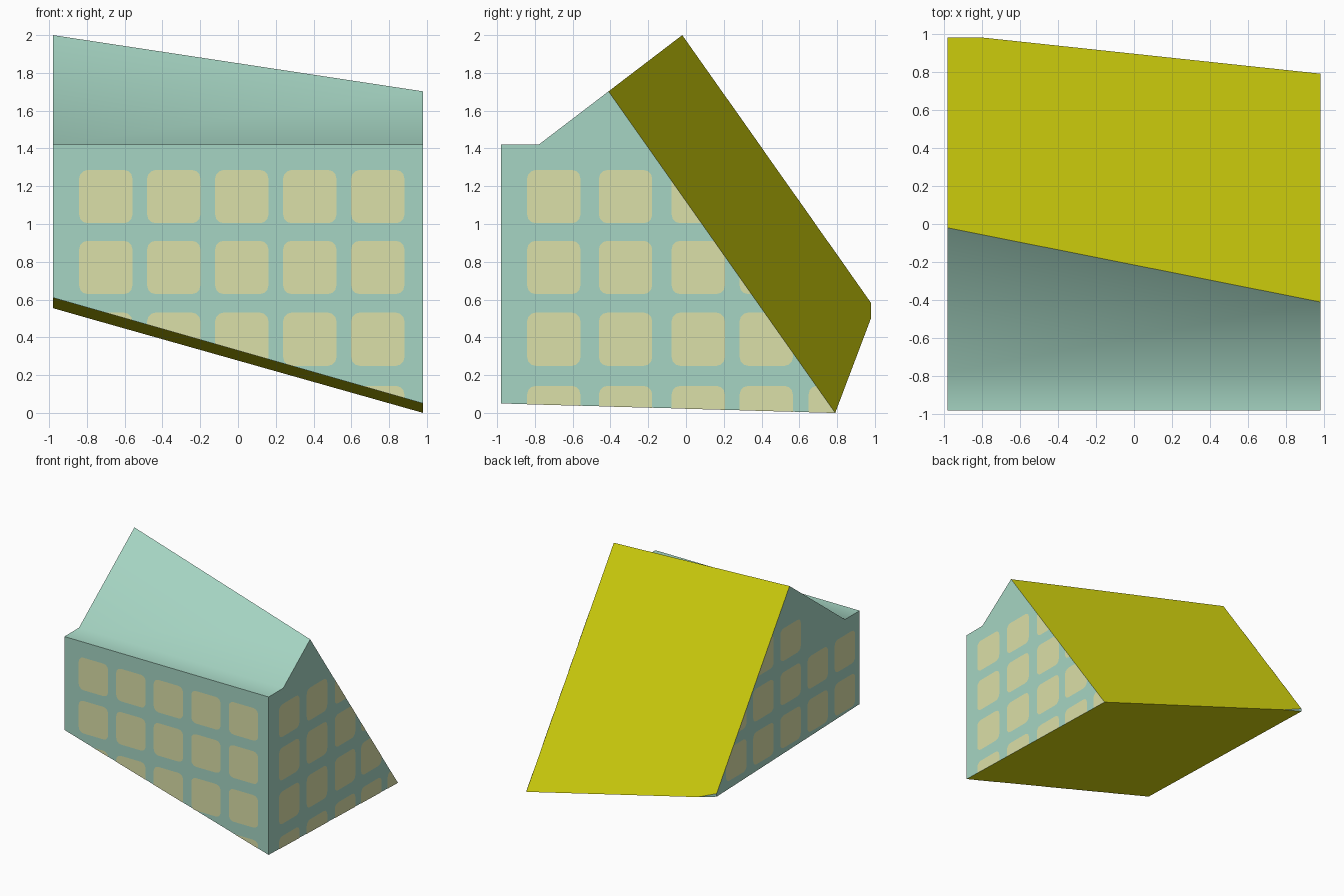
import bpy, bmesh, math
from mathutils import Vector

if "Cube" in bpy.data.objects:
    bpy.data.objects.remove(bpy.data.objects["Cube"])


def material(name, rgb):
    m = bpy.data.materials.new(name)
    m.diffuse_color = (*rgb, 1)
    m.use_nodes = True
    m.node_tree.nodes["Principled BSDF"].inputs["Base Color"].default_value = m.diffuse_color
    return m


TEAL = material("pale teal wall", (0.381, 0.665, 0.546))
YELLOW = material("yellow cut face", (0.65, 0.65, 0.004))
CREAM = material("cream window", (0.71, 0.745, 0.392))

W = 0.98  # half width and half depth


def plane(a, b, c, outward):
    """Point and unit normal of the plane through three points."""
    a, b, c = Vector(a), Vector(b), Vector(c)
    n = (b - a).cross(c - a).normalized()
    return a, n if n.dot(Vector(outward)) > 0 else -n


# the two slanted cuts that slice the building
CUTS = [
    plane((W, -0.41, 1.702), (W, 0.79, 0), (-W, -0.02, 2.0), (0, 1, 1)),
    plane((-W, -W, 0.61), (W, -W, 0.05), (W, 0.79, 0), (0, 0, -1)),
]


def cut(bm, co, no):
    geom = bm.verts[:] + bm.edges[:] + bm.faces[:]
    res = bmesh.ops.bisect_plane(bm, geom=geom, plane_co=co, plane_no=no,
                                 clear_outer=True, dist=1e-5)
    return [e for e in res["geom_cut"] if isinstance(e, bmesh.types.BMEdge)]


def finish(bm, name, mats):
    me = bpy.data.meshes.new(name)
    bm.to_mesh(me)
    bm.free()
    for m in mats:
        me.materials.append(m)
    ob = bpy.data.objects.new(name, me)
    bpy.context.collection.objects.link(ob)
    return ob


# building: gable profile with a ledge, extruded along x, then sliced
bm = bmesh.new()
top = 1.42 + (0.3 + 0.78) * 0.763
profile = [(-W, -0.5), (-W, 1.42), (-0.78, 1.42), (0.3, top), (W, top), (W, -0.5)]
end = bm.faces.new([bm.verts.new((-W, y, z)) for y, z in profile])
ext = bmesh.ops.extrude_face_region(bm, geom=[end], use_keep_orig=True)
bmesh.ops.translate(bm, vec=(2 * W, 0, 0),
                    verts=[v for v in ext["geom"] if isinstance(v, bmesh.types.BMVert)])
for co, no in CUTS:
    edges = cut(bm, co, no)
    for f in bmesh.ops.edgenet_fill(bm, edges=edges)["faces"]:
        f.material_index = 1
bmesh.ops.recalc_face_normals(bm, faces=bm.faces[:])
# ledge and roof blend smoothly, everything else is flat
for f in bm.faces:
    f.smooth = f.material_index == 0 and f.normal.z > 0.1
finish(bm, "sliced_building", [TEAL, YELLOW])


def windows(name, origin, right, centres):
    """Rounded window panes on a wall, clipped by the slanted cuts."""
    origin, right, up = Vector(origin), Vector(right), Vector((0, 0, 1))
    bm = bmesh.new()
    half, r = 0.141, 0.045
    for u, z in centres:
        verts = []
        for q in range(4):
            base = math.pi / 2 * q
            sx = 1 if q in (0, 3) else -1
            sy = 1 if q < 2 else -1
            for k in range(4):
                a = base + math.pi / 6 * k
                p = (origin + right * (u + sx * (half - r) + r * math.cos(a))
                     + up * (z + sy * (half - r) + r * math.sin(a)))
                verts.append(bm.verts.new(p))
        bm.faces.new(verts)
    for co, no in CUTS:
        cut(bm, co, no)
    finish(bm, name, [CREAM])


ROWS = [1.145, 0.77, 0.39, 0.002]
OFF = W + 0.002

windows("front_windows", (0, -OFF, 0), (1, 0, 0),
        [(-0.70 + 0.36 * i, z) for i in range(5) for z in ROWS])
windows("right_windows", (OFF, 0, 0), (0, 1, 0),
        [(y, z) for y in (-0.70, -0.32, 0.065, 0.425, 0.79) for z in ROWS])
# left wall has one more row under the gable
left = [(0.775 - 0.372 * i, z) for i in range(5) for z in ROWS]
left += [(0.031, 1.525), (-0.341, 1.525)]
windows("left_windows", (-OFF, 0, 0), (0, -1, 0), left)
